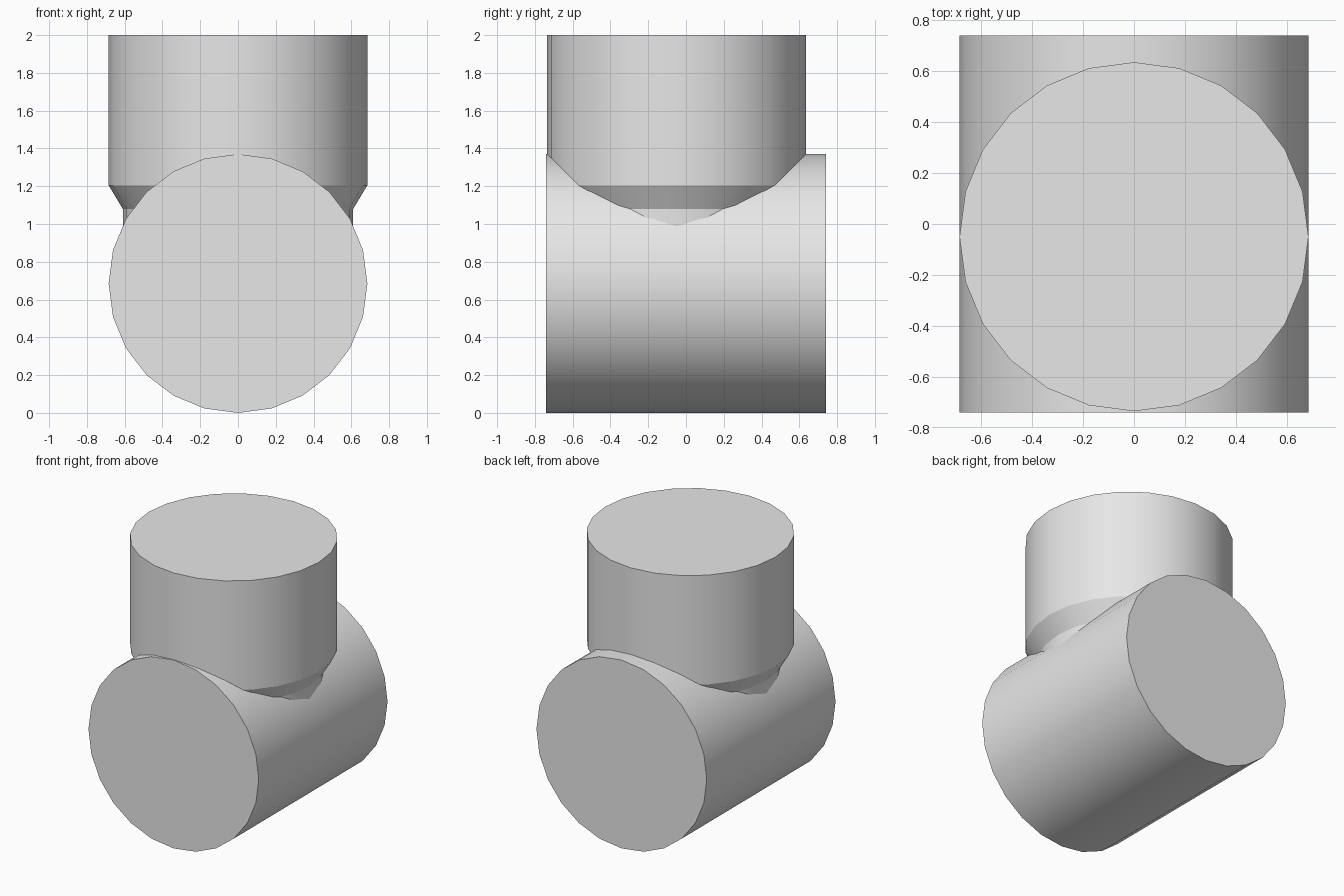
import bpy, math
from mathutils import Matrix

cube = bpy.data.objects.get("Cube")
if cube:
    bpy.data.objects.remove(cube, do_unlink=True)

SIDES = 24
R = 0.685

grey = bpy.data.materials.new("plain grey")
grey.use_nodes = True
grey.diffuse_color = (0.8, 0.8, 0.8, 1)
grey.node_tree.nodes["Principled BSDF"].inputs["Base Color"].default_value = (0.8, 0.8, 0.8, 1)


def capped_tube(name, profile, matrix):
    """Solid of revolution through (radius, height) rings with flat end caps."""
    verts, faces = [], []
    for r, h in profile:
        for i in range(SIDES):
            a = 2 * math.pi * i / SIDES
            verts.append((r * math.cos(a), r * math.sin(a), h))
    for k in range(len(profile) - 1):
        for i in range(SIDES):
            j = (i + 1) % SIDES
            lo, hi = k * SIDES, (k + 1) * SIDES
            faces.append((lo + i, lo + j, hi + j, hi + i))
    faces.append(tuple(reversed(range(SIDES))))
    faces.append(tuple(range(len(verts) - SIDES, len(verts))))
    mesh = bpy.data.meshes.new(name)
    mesh.from_pydata(verts, [], faces)
    mesh.transform(matrix)
    mesh.materials.append(grey)
    obj = bpy.data.objects.new(name, mesh)
    bpy.context.collection.objects.link(obj)
    bpy.ops.object.select_all(action='DESELECT')
    obj.select_set(True)
    bpy.context.view_layer.objects.active = obj
    bpy.ops.object.shade_smooth_by_angle(angle=math.radians(30))
    return obj


# Horizontal pipe running front to back
capped_tube("horizontal_pipe", [(R, -0.74), (R, 0.74)],
            Matrix.Translation((0, 0, R)) @ Matrix.Rotation(math.pi / 2, 4, 'X'))

# Upright pipe with a tapered neck set into the horizontal pipe
capped_tube("upright_pipe", [(0.61, 0.75), (0.61, 1.08), (R, 1.205), (R, 2.0)],
            Matrix.Translation((0, -0.05, 0)))
